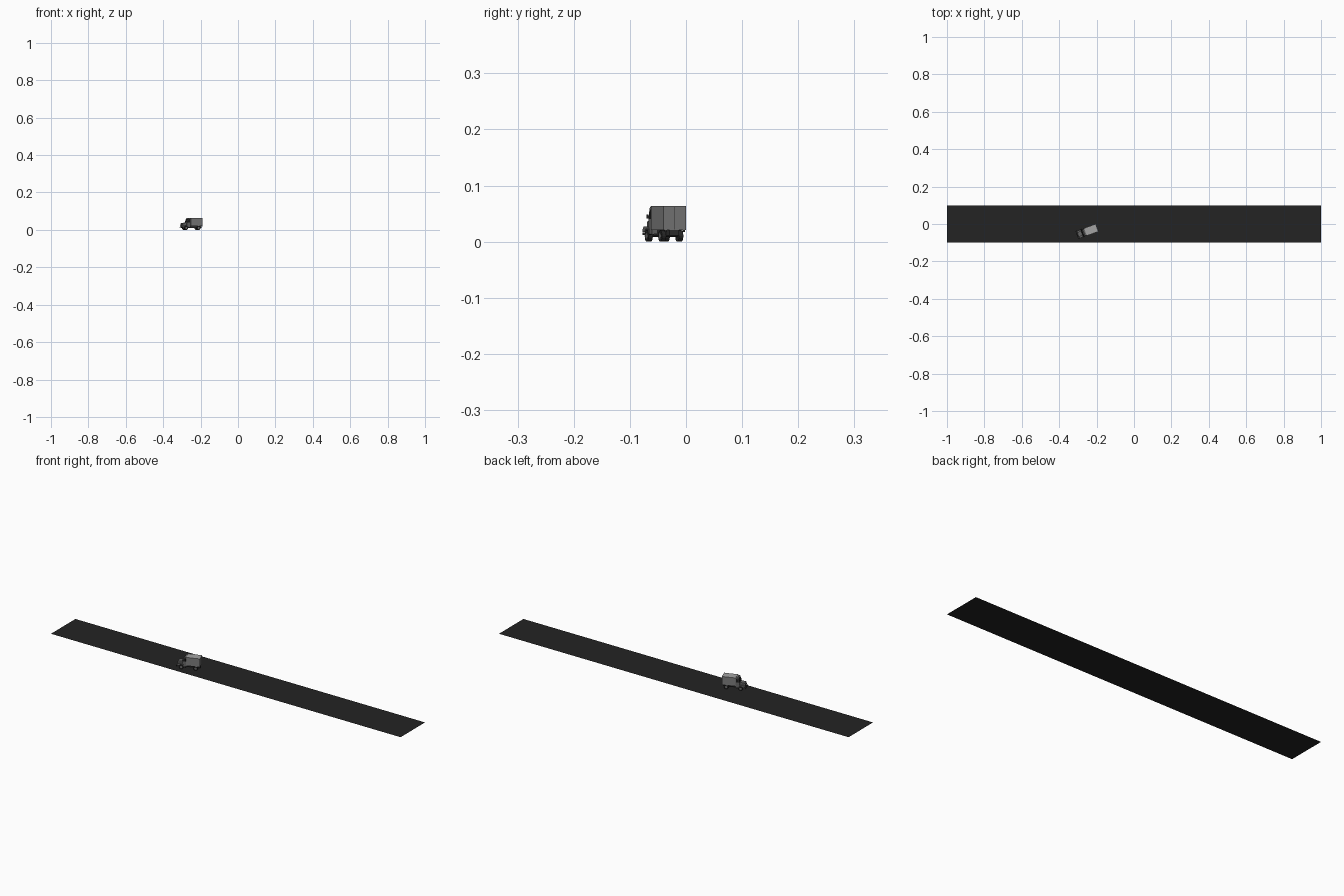
import bpy, bmesh, math
from mathutils import Matrix

if "Cube" in bpy.data.objects:
    bpy.data.objects.remove(bpy.data.objects["Cube"])


def mat(name, v):
    m = bpy.data.materials.new(name)
    m.diffuse_color = (v, v, v, 1)
    m.use_nodes = True
    m.node_tree.nodes["Principled BSDF"].inputs["Base Color"].default_value = m.diffuse_color
    return m


ASPHALT = mat("asphalt", 0.017)
ROOF = mat("light grey", 0.37)
BOX = mat("cargo grey", 0.2)
CAB = mat("cab grey", 0.13)
TRIM = mat("dark trim", 0.03)
GLASS = mat("window dark", 0.01)
TYRE = mat("tyre black", 0.02)
HUB = mat("hub grey", 0.16)

# Truck frame: local x runs forward from the tail, y across, z up
ANGLE = math.radians(200)
TRUCK = Matrix.Translation((-0.1975, -0.02, 0)) @ Matrix.Rotation(ANGLE, 4, 'Z')


def finish(name, bm, mats, world=TRUCK):
    bmesh.ops.recalc_face_normals(bm, faces=bm.faces)
    me = bpy.data.meshes.new(name)
    bm.to_mesh(me)
    bm.free()
    for m in mats:
        me.materials.append(m)
    ob = bpy.data.objects.new(name, me)
    bpy.context.collection.objects.link(ob)
    ob.matrix_world = world
    return ob


def extrude(name, profile, y0, y1, *mats):
    """Side profile in x,z pulled across the truck from y0 to y1."""
    bm = bmesh.new()
    f = bm.faces.new([bm.verts.new((x, y0, z)) for x, z in profile])
    g = bmesh.ops.extrude_face_region(bm, geom=[f])["geom"]
    for v in g:
        if isinstance(v, bmesh.types.BMVert):
            v.co.y = y1
    return finish(name, bm, mats)


def box(name, x0, x1, y0, y1, z0, z1, *mats):
    return extrude(name, [(x0, z0), (x1, z0), (x1, z1), (x0, z1)], y0, y1, *mats)


def disc(name, x, y, z, r, depth, m, axis='Y', n=16):
    bm = bmesh.new()
    bmesh.ops.create_cone(bm, cap_ends=True, segments=n, radius1=r, radius2=r, depth=depth)
    turn = Matrix.Rotation(math.pi / 2, 4, 'X' if axis == 'Y' else 'Y')
    bm.transform(Matrix.Translation((x, y, z)) @ turn)
    return finish(name, bm, [m])


# Road
bm = bmesh.new()
bmesh.ops.create_grid(bm, x_segments=1, y_segments=1, size=1)
bmesh.ops.scale(bm, vec=(1, 0.1, 1), verts=bm.verts)
finish("road", bm, [ASPHALT], Matrix())

# Cargo box with a lighter roof
cargo = box("cargo_box", 0, 0.066, -0.0215, 0.0215, 0.0205, 0.0635, BOX, ROOF)
for p in cargo.data.polygons:
    if p.normal.z > 0.9:
        p.material_index = 1
box("rear_door_seam", -0.0003, 0, -0.0004, 0.0004, 0.022, 0.062, TRIM)

# Cab and bonnet
extrude("cab", [(0.066, 0.014), (0.086, 0.014), (0.086, 0.039), (0.079, 0.059),
                (0.075, 0.0625), (0.066, 0.0625)], -0.019, 0.019, CAB)
extrude("bonnet", [(0.086, 0.014), (0.1115, 0.014), (0.1115, 0.033),
                   (0.108, 0.0365), (0.086, 0.0395)], -0.0125, 0.0125, CAB)
extrude("windscreen", [(0.0858, 0.041), (0.0864, 0.0412), (0.0802, 0.0582),
                       (0.0796, 0.058)], -0.0165, 0.0165, GLASS)
box("grille", 0.1115, 0.112, -0.009, 0.009, 0.017, 0.032, TRIM)
box("bumper", 0.111, 0.115, -0.0195, 0.0195, 0.0115, 0.0165, TRIM)

# Chassis
box("chassis", 0.002, 0.112, -0.009, 0.009, 0.011, 0.0205, TRIM)

for side, s in (("left", 1), ("right", -1)):
    # Side window, step, fender, lamp and mirror
    extrude(side + "_window", [(0.069, 0.04), (0.083, 0.04), (0.0775, 0.057), (0.069, 0.057)],
            s * 0.0189, s * 0.0193, GLASS)
    box(side + "_step", 0.068, 0.08, s * 0.015, s * 0.0205, 0.0115, 0.014, TRIM)
    extrude(side + "_fender", [(0.078, 0.015), (0.081, 0.015), (0.0845, 0.0225), (0.0955, 0.0225),
                               (0.1005, 0.017), (0.111, 0.017), (0.111, 0.0225), (0.106, 0.027),
                               (0.086, 0.027), (0.081, 0.0235)], s * 0.0115, s * 0.0205, CAB)
    disc(side + "_headlamp", 0.1105, s * 0.0155, 0.0215, 0.0027, 0.002, ROOF, 'X', 12)
    box(side + "_mirror", 0.0835, 0.0845, s * 0.019, s * 0.0225, 0.041, 0.048, TRIM)
    box(side + "_tail_lamp", -0.0006, 0.001, s * 0.015, s * 0.0195, 0.0175, 0.0205, TRIM)
    # Wheels
    for end, x in (("front", 0.091), ("rear", 0.021)):
        disc(f"{side}_{end}_wheel", x, s * 0.0162, 0.0102, 0.0102, 0.008, TYRE)
        disc(f"{side}_{end}_hub", x, s * 0.0202, 0.0102, 0.0052, 0.001, HUB, n=12)

# Axles
for end, x in (("front", 0.091), ("rear", 0.021)):
    disc(end + "_axle", x, 0, 0.0102, 0.0018, 0.028, TRIM, n=8)
